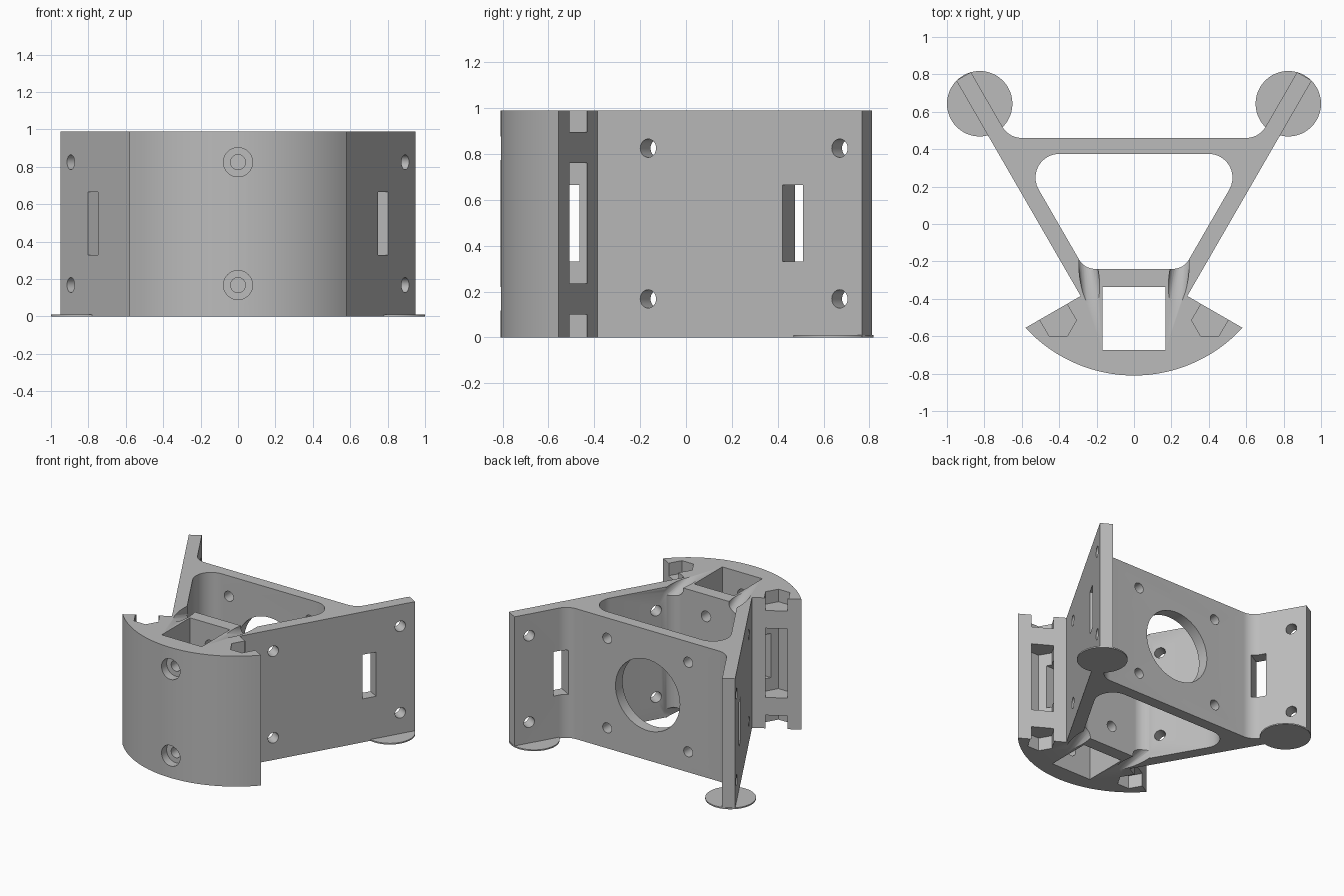
import bpy
import bmesh
import math
from mathutils import Vector, Matrix

H = 0.99
MID = H / 2
SIDES = (-1, 1)

cube = bpy.data.objects.get("Cube")
if cube:
    bpy.data.objects.remove(cube, do_unlink=True)

grey = bpy.data.materials.new("plain grey")
grey.use_nodes = True
grey.diffuse_color = (0.5, 0.5, 0.5, 1)
grey.node_tree.nodes["Principled BSDF"].inputs["Base Color"].default_value = (0.5, 0.5, 0.5, 1)


def add_object(name, bm):
    bmesh.ops.recalc_face_normals(bm, faces=bm.faces)
    mesh = bpy.data.meshes.new(name)
    bm.to_mesh(mesh)
    bm.free()
    mesh.materials.append(grey)
    obj = bpy.data.objects.new(name, mesh)
    bpy.context.collection.objects.link(obj)
    return obj


def prism(name, points, z0, z1):
    """Upright solid from a plan outline."""
    bm = bmesh.new()
    face = bm.faces.new([bm.verts.new((p[0], p[1], z0)) for p in points])
    top = bmesh.ops.extrude_face_region(bm, geom=[face])["geom"]
    verts = [v for v in top if isinstance(v, bmesh.types.BMVert)]
    bmesh.ops.translate(bm, verts=verts, vec=(0, 0, z1 - z0))
    return add_object(name, bm)


def rod(name, start, end, radius, sides=32):
    """Cylinder between two points."""
    a, b = Vector(start), Vector(end)
    turn = (b - a).to_track_quat("Z", "Y").to_matrix().to_4x4()
    bm = bmesh.new()
    bmesh.ops.create_cone(bm, cap_ends=True, segments=sides, radius1=radius, radius2=radius,
                          depth=(b - a).length, matrix=Matrix.Translation((a + b) / 2) @ turn)
    return add_object(name, bm)


def fillet(before, corner, after, radius, steps=10):
    """Arc that rounds a plan corner."""
    c = Vector(corner)
    u, v = (Vector(before) - c).normalized(), (Vector(after) - c).normalized()
    half = u.angle(v) / 2
    centre = c + (u + v).normalized() * radius / math.sin(half)
    start = c + u * radius / math.tan(half) - centre
    sweep = start.angle_signed(c + v * radius / math.tan(half) - centre)
    return [centre + Matrix.Rotation(-sweep * i / steps, 2) @ start for i in range(steps + 1)]


def mirrored(right):
    return right + [(-p[0], p[1]) for p in reversed(right)]


# Arm directions and key plan points
along = Vector((0.5, math.sqrt(3) / 2))
inward = Vector((-math.sqrt(3) / 2, 0.5))
notch = Vector((0.285, -0.385))
arm_tip = notch + along * 1.33
inner_tip = arm_tip + inward * 0.09


def on_arm_inner(y):
    return inner_tip + along * ((y - inner_tip.y) / along.y)


def on_arm_outer(y):
    return notch + along * ((y - notch.y) / along.y)


# Main body: curved front, two splayed arms, back web
radius, centre_y = 0.787, -0.023
spread = math.asin(0.58 / radius)
arc = [(radius * math.sin(spread * (i + 0.5) / 20.5), centre_y - radius * math.cos(spread * (i + 0.5) / 20.5))
       for i in range(21)]
web_corner = on_arm_inner(0.46)
outline = arc + [notch, arm_tip, inner_tip] + fillet(inner_tip, web_corner, (0, 0.46), 0.12)
body = prism("bracket_body", mirrored(outline), 0, H)

cutters = []

# Central opening with rounded corners
low, high = on_arm_inner(-0.24), on_arm_inner(0.375)
opening = fillet((0, -0.24), low, high, 0.1) + fillet(low, high, (0, 0.375), 0.127)
cutters.append(prism("opening_cutter", mirrored(opening), -0.1, H + 0.1))

# Square shaft in the front block
cutters.append(prism("shaft_cutter", mirrored([(0.168, -0.675), (0.168, -0.337)]), -0.1, H + 0.1))

# Strap slot across the front block
cutters.append(prism("strap_slot_cutter", mirrored([(0.42, -0.55), (0.42, -0.465)]), 0.33, 0.665))

# Counterbored front screw holes
for z in (0.168, 0.825):
    cutters.append(rod("front_hole_cutter", (0, -1, z), (0, -0.1, z), 0.04))
    cutters.append(rod("counterbore_cutter", (0, -1, z), (0, -0.745, z), 0.078))

# Web: large round opening and four mounting holes
cutters.append(rod("web_round_cutter", (0, 0.3, MID), (0, 0.6, MID), 0.27, 64))
for x in (-0.34, 0.34):
    for z in (MID - 0.34, MID + 0.34):
        cutters.append(rod("web_hole_cutter", (x, 0.3, z), (x, 0.55, z), 0.038))

for s in SIDES:
    # Hexagonal pockets in the block's side faces
    hexagon = [(s * (0.405 + 0.097 * math.cos(math.pi * i / 3)), -0.515 + 0.097 * math.sin(math.pi * i / 3))
               for i in range(6)]
    for z0, z1 in ((-0.1, 0.1), (0.235, 0.76), (0.895, H + 0.1)):
        cutters.append(prism("hex_pocket_cutter", hexagon, z0, z1))

    # Arm screw holes
    for y in (-0.165, 0.67):
        p = on_arm_outer(y)
        a, b = p - inward * 0.06, p + inward * 0.15
        for z in (0.168, 0.825):
            cutters.append(rod("arm_hole_cutter", (s * a.x, a.y, z), (s * b.x, b.y, z), 0.04))

    # Arm strap slots
    p, q = on_arm_outer(0.42), on_arm_outer(0.51)
    slot = [p - inward * 0.1, q - inward * 0.1, q + inward * 0.2, p + inward * 0.2]
    cutters.append(prism("arm_slot_cutter", [(s * c.x, c.y) for c in slot], 0.33, 0.665))

    # Sloping tool grooves at the top and bottom of the inner corners
    for t in SIDES:
        cutters.append(rod("groove_cutter", (s * 0.258, -0.13, MID + t * (MID - 0.05)),
                           (s * 0.22, -0.43, MID + t * (MID + 0.05)), 0.052, 24))

# Cut everything out of the body
bpy.context.view_layer.objects.active = body
for cutter in cutters:
    cutter.hide_render = True
    mod = body.modifiers.new("cut", "BOOLEAN")
    mod.operation = "DIFFERENCE"
    mod.solver = "EXACT"
    mod.object = cutter
    bpy.ops.object.modifier_apply(modifier=mod.name)
    bpy.data.objects.remove(cutter, do_unlink=True)

# Thin round feet under the arm tips
parts = [body]
for s, side in ((-1, "right"), (1, "left")):
    parts.append(rod(side + "_foot_disc", (s * 0.825, 0.643, 0), (s * 0.825, 0.643, 0.01), 0.175, 48))

for obj in bpy.context.selected_objects:
    obj.select_set(False)
for obj in parts:
    obj.select_set(True)
bpy.ops.object.shade_smooth_by_angle(angle=math.radians(30))
